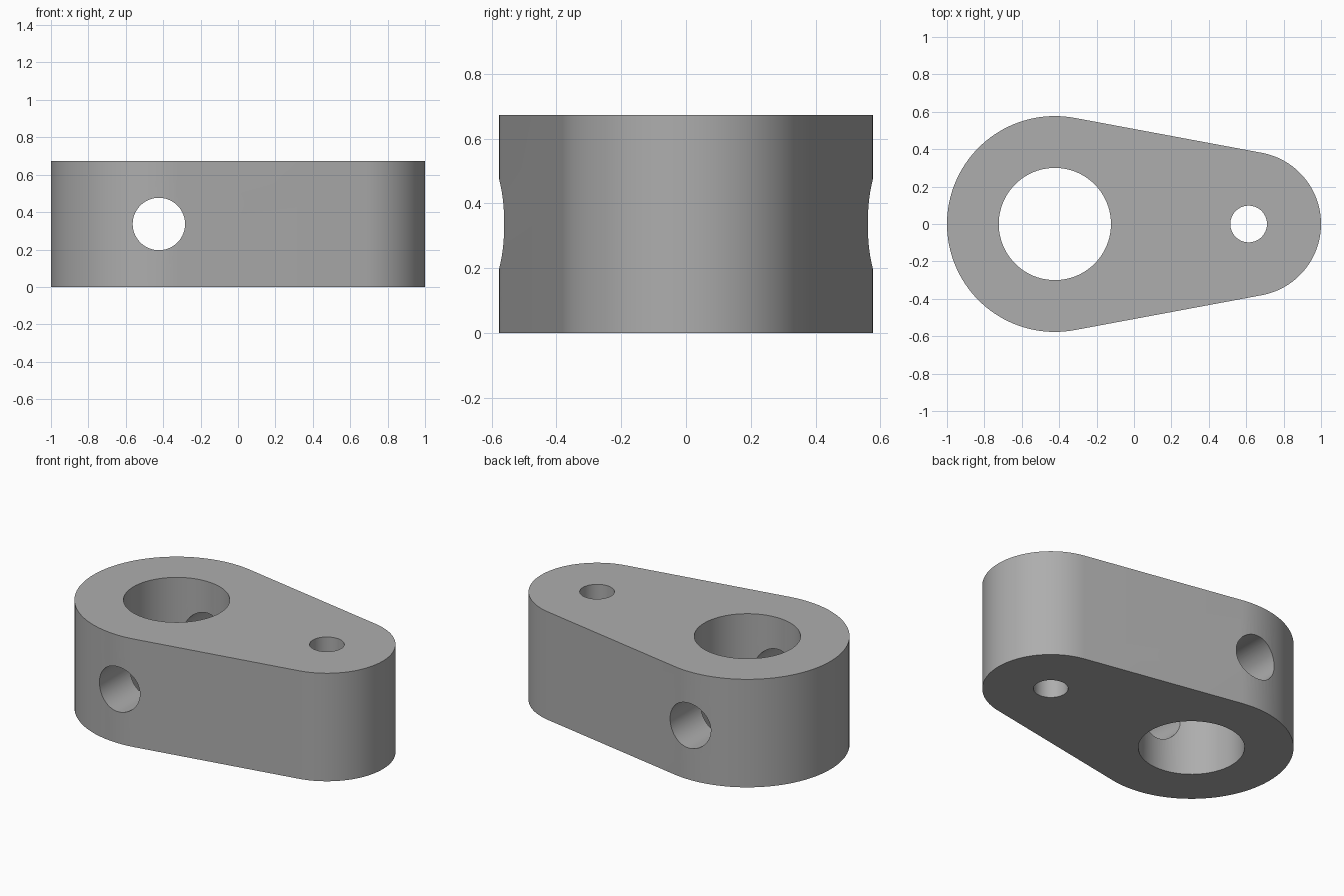
import bpy, bmesh, math
from mathutils import Matrix

if "Cube" in bpy.data.objects:
    bpy.data.objects.remove(bpy.data.objects["Cube"])

H = 0.673                      # plate height
BIG_X, BIG_R = -0.423, 0.577   # large end
SMALL_X, SMALL_R = 0.613, 0.387  # small end


def make_object(name, bm):
    mesh = bpy.data.meshes.new(name)
    bmesh.ops.recalc_face_normals(bm, faces=bm.faces)
    bm.to_mesh(mesh)
    bm.free()
    obj = bpy.data.objects.new(name, mesh)
    bpy.context.collection.objects.link(obj)
    return obj


def arc(cx, r, start, end, steps):
    return [(cx + r * math.cos(start + (end - start) * i / steps),
             r * math.sin(start + (end - start) * i / steps)) for i in range(steps + 1)]


def cutter(name, radius, depth, matrix):
    bm = bmesh.new()
    bmesh.ops.create_cone(bm, cap_ends=True, segments=96, radius1=radius,
                          radius2=radius, depth=depth, matrix=matrix)
    obj = make_object(name, bm)
    obj.hide_render = True
    return obj


# Lever body: two round ends joined by tangent lines
a = math.acos((BIG_R - SMALL_R) / (SMALL_X - BIG_X))
outline = arc(SMALL_X, SMALL_R, -a, a, 48) + arc(BIG_X, BIG_R, a, 2 * math.pi - a, 72)
bm = bmesh.new()
base = bm.faces.new([bm.verts.new((x, y, 0)) for x, y in outline])
top = bmesh.ops.extrude_face_region(bm, geom=[base], use_keep_orig=True)
bmesh.ops.translate(bm, vec=(0, 0, H),
                    verts=[v for v in top["geom"] if isinstance(v, bmesh.types.BMVert)])
body = make_object("lever_body", bm)

grey = bpy.data.materials.new("plain grey")
grey.diffuse_color = (0.42, 0.42, 0.42, 1)
grey.use_nodes = True
grey.node_tree.nodes["Principled BSDF"].inputs["Base Color"].default_value = grey.diffuse_color
body.data.materials.append(grey)

# Shaft bore, pin hole and cross hole
T = Matrix.Translation
cutters = [
    cutter("shaft_bore_cutter", 0.30, 2, T((BIG_X, 0, H / 2))),
    cutter("pin_hole_cutter", 0.098, 2, T((SMALL_X, 0, H / 2))),
    cutter("cross_hole_cutter", 0.14, 2,
           T((BIG_X, 0, H / 2)) @ Matrix.Rotation(math.pi / 2, 4, 'X')),
]
bpy.context.view_layer.objects.active = body
body.select_set(True)
for c in cutters:
    mod = body.modifiers.new(c.name, 'BOOLEAN')
    mod.operation, mod.solver, mod.object = 'DIFFERENCE', 'EXACT', c
    bpy.ops.object.modifier_apply(modifier=mod.name)
for c in cutters:
    bpy.data.objects.remove(c)

bpy.ops.object.shade_smooth_by_angle(angle=math.radians(30))
